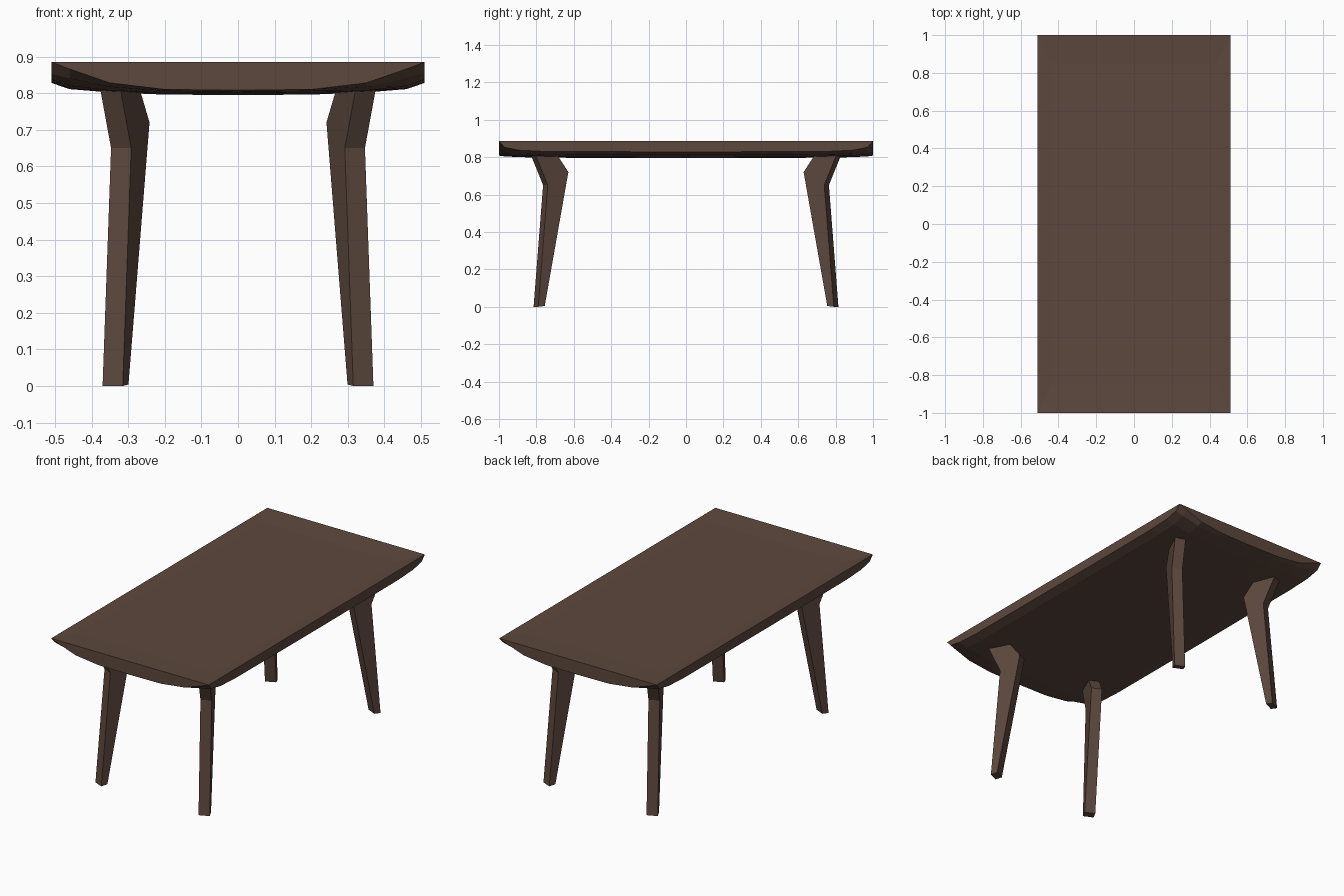
import bpy, bmesh
from mathutils import Vector

if "Cube" in bpy.data.objects:
    bpy.data.objects.remove(bpy.data.objects["Cube"])

wood = bpy.data.materials.new("dark brown wood")
wood.diffuse_color = (0.108, 0.065, 0.047, 1)
wood.use_nodes = True
wood.node_tree.nodes["Principled BSDF"].inputs["Base Color"].default_value = wood.diffuse_color


def finish(bm, name):
    bmesh.ops.recalc_face_normals(bm, faces=bm.faces)
    mesh = bpy.data.meshes.new(name)
    bm.to_mesh(mesh)
    bm.free()
    mesh.materials.append(wood)
    obj = bpy.data.objects.new(name, mesh)
    bpy.context.collection.objects.link(obj)
    return obj


# Tabletop: curved underside rising to sharp corners, shallow dished top
xs = [0, 0.2, 0.35, 0.46, 0.51]
ys = [0, 0.75, 0.89, 0.97, 1.0]
depth = [  # underside height of one quarter: rows follow xs, columns follow ys
    [0.795, 0.797, 0.800, 0.804, 0.808],
    [0.796, 0.798, 0.801, 0.806, 0.810],
    [0.802, 0.804, 0.807, 0.817, 0.828],
    [0.811, 0.813, 0.820, 0.840, 0.866],
    [0.828, 0.830, 0.837, 0.853, 0.885],
]
bm = bmesh.new()
idx = range(-4, 5)
grid = [[bm.verts.new((xs[abs(i)] * (1 if i > 0 else -1),
                       ys[abs(j)] * (1 if j > 0 else -1),
                       depth[abs(i)][abs(j)])) for j in idx] for i in idx]
for i in range(8):
    for j in range(8):
        bm.faces.new((grid[i][j], grid[i + 1][j], grid[i + 1][j + 1], grid[i][j + 1]))
# Upright edge faces: straight top, curved bottom
for k in (0, 8):
    bm.faces.new(grid[k])
    bm.faces.new([row[k] for row in grid])
# Dished top
outer = [grid[0][0], grid[8][0], grid[8][8], grid[0][8]]
inner = [bm.verts.new((sx * 0.44, sy * 0.85, 0.878))
         for sx, sy in ((-1, -1), (1, -1), (1, 1), (-1, 1))]
bm.faces.new(inner)
for k in range(4):
    n = (k + 1) % 4
    bm.faces.new((outer[k], outer[n], inner[n], inner[k]))
finish(bm, "tabletop")

# Legs: bent profile (distance inward, height) set diagonally, given a width
profile = [(0, 0), (0.056, 0.65), (-0.015, 0.81), (0.113, 0.81), (0.177, 0.72), (0.038, 0.004)]
inward = Vector((-0.414, 0.91, 0))
edge_a, edge_b = Vector((0.37, -0.79, 0)), Vector((0.315, -0.815, 0))


def make_leg(name, sx, sy):
    bm = bmesh.new()
    loops = []
    for base in (edge_a, edge_b):
        pts = [base + inward * d + Vector((0, 0, z)) for d, z in profile]
        loops.append([bm.verts.new((p.x * sx, p.y * sy, p.z)) for p in pts])
        bm.faces.new(loops[-1])
    a, b = loops
    for k in range(len(a)):
        n = (k + 1) % len(a)
        bm.faces.new((a[k], a[n], b[n], b[k]))
    finish(bm, name)


for side, sx in (("left", -1), ("right", 1)):
    for end, sy in (("front", 1), ("back", -1)):
        make_leg(f"{end}_{side}_leg", sx, sy)
